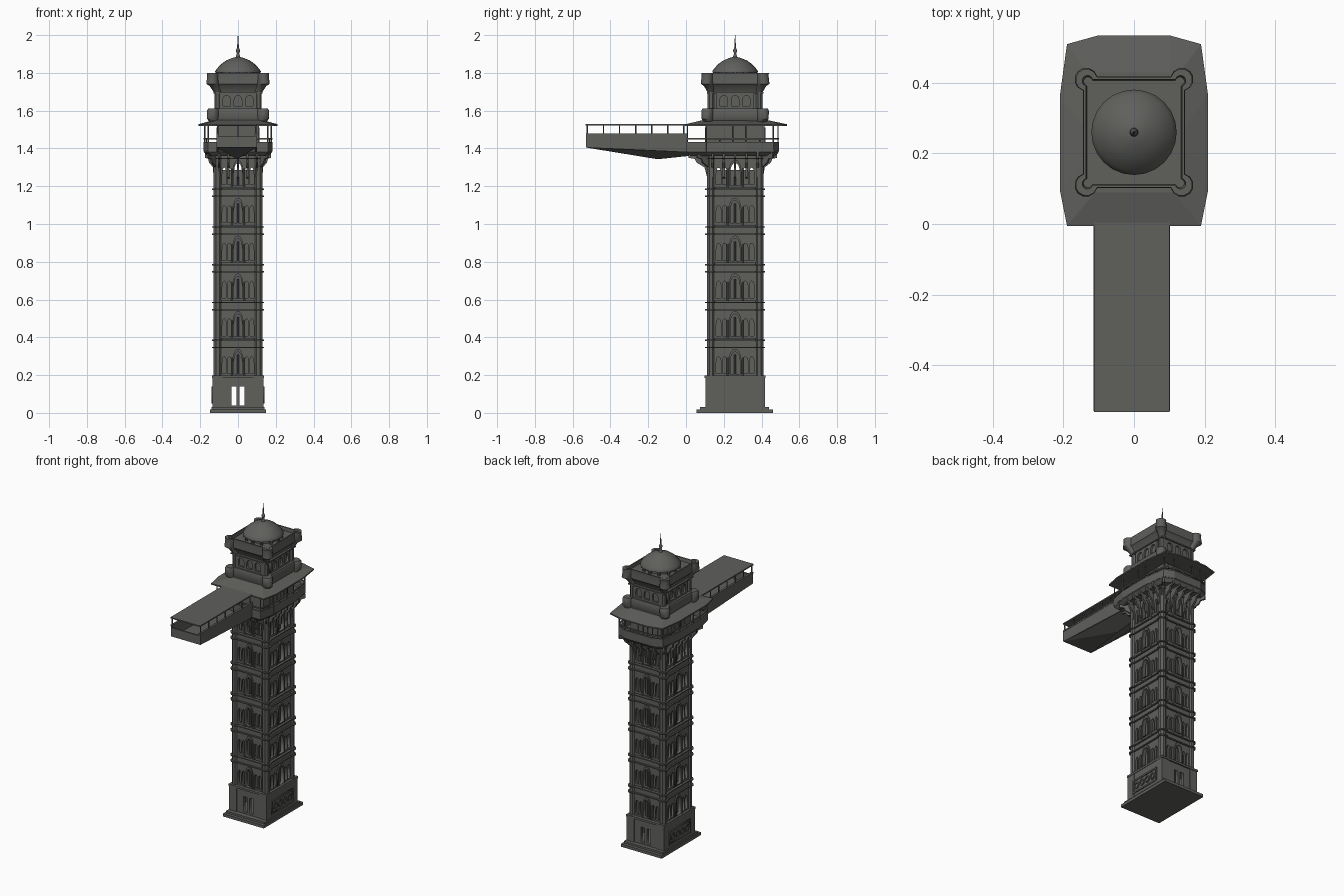
import bpy, bmesh, math
from mathutils import Matrix, Vector

if "Cube" in bpy.data.objects:
    bpy.data.objects.remove(bpy.data.objects["Cube"])

CY = 0.26                      # tower axis in y
HX, HY = 0.122, 0.141          # half sizes of the shaft walls
stone = bpy.data.materials.new("dark_stone")
stone.use_nodes = True
stone.diffuse_color = (0.115, 0.117, 0.108, 1)
stone.node_tree.nodes["Principled BSDF"].inputs["Base Color"].default_value = stone.diffuse_color


def place(name, data):
    ob = bpy.data.objects.new(name, data)
    bpy.context.collection.objects.link(ob)
    return ob


def finish(name, bm, smooth=False):
    bmesh.ops.recalc_face_normals(bm, faces=bm.faces)
    me = bpy.data.meshes.new(name)
    bm.to_mesh(me)
    bm.free()
    me.materials.append(stone)
    ob = place(name, me)
    if smooth:
        bpy.context.view_layer.objects.active = ob
        ob.select_set(True)
        bpy.ops.object.shade_smooth_by_angle(angle=math.radians(40))
        ob.select_set(False)
    return ob


def box(bm, x0, x1, y0, y1, z0, z1):
    m = Matrix.Translation(((x0 + x1) / 2, (y0 + y1) / 2, (z0 + z1) / 2))
    m = m @ Matrix.Diagonal((x1 - x0, y1 - y0, z1 - z0, 1))
    bmesh.ops.create_cube(bm, size=1, matrix=m)


def block(bm, hx, hy, z0, z1):
    box(bm, -hx, hx, CY - hy, CY + hy, z0, z1)


def column(bm, x, y, z0, z1, r, sides=8):
    m = Matrix.Translation((x, y, (z0 + z1) / 2)) @ Matrix.Rotation(math.pi / 8, 4, 'Z')
    bmesh.ops.create_cone(bm, cap_ends=True, segments=sides, radius1=r, radius2=r, depth=z1 - z0, matrix=m)


def skin(bm, rings):
    """Join rings of points into a closed solid."""
    loops = [[bm.verts.new(p) for p in ring] for ring in rings]
    n = len(loops[0])
    for lo, hi in zip(loops, loops[1:]):
        for i in range(n):
            bm.faces.new((lo[i], lo[(i + 1) % n], hi[(i + 1) % n], hi[i]))
    bm.faces.new(loops[0])
    bm.faces.new(loops[-1])


def lobed(z, a, b, r):
    """Rectangle with a round lobe on each corner."""
    pts = []
    for k, (sx, sy) in enumerate([(1, 1), (-1, 1), (-1, -1), (1, -1)]):
        for j in range(9):
            t = math.radians(45 + 90 * k - 120 + 30 * j)
            pts.append((sx * a + r * math.cos(t), CY + sy * b + r * math.sin(t), z))
    return pts


def lathe(name, profile, seg):
    bm = bmesh.new()
    skin(bm, [[(r * math.cos(2 * math.pi * i / seg), CY + r * math.sin(2 * math.pi * i / seg), z)
               for i in range(seg)] for r, z in profile])
    return finish(name, bm, True)


def arch(c, w, z0, zs, zt):
    """Pointed arch outline."""
    half = [(w, z0), (w, zs)] + [(w * math.cos(t), zs + (zt - zs) * math.sin(t) ** 0.8) for t in (0.4, 0.8, 1.2)]
    return [(c + u, v) for u, v in half] + [(c, zt)] + [(c - u, v) for u, v in reversed(half)]


def rect(u0, u1, v0, v1):
    return [(u0, v0), (u1, v0), (u1, v1), (u0, v1)]


def plate(name, outlines, depth):
    """Flat pierced panel mesh; first outline is the edge, the rest are holes."""
    cu = bpy.data.curves.new(name, 'CURVE')
    cu.dimensions, cu.fill_mode, cu.extrude = '2D', 'BOTH', depth / 2
    for pts in outlines:
        sp = cu.splines.new('POLY')
        sp.points.add(len(pts) - 1)
        for p, (u, v) in zip(sp.points, pts):
            p.co = (u, v, 0, 1)
        sp.use_cyclic_u = True
    ob = place(name, cu)
    bpy.context.view_layer.update()
    me = bpy.data.meshes.new_from_object(ob.evaluated_get(bpy.context.evaluated_depsgraph_get()))
    bpy.data.objects.remove(ob)
    me.materials.clear()
    me.materials.append(stone)
    return me


def mount(name, mesh, side, dist, z):
    """Hang a plate on side 0 front, 1 left, 2 back, 3 right."""
    ob = place(name, mesh)
    a = side * math.pi / 2
    ob.location = (dist * math.sin(a), CY - dist * math.cos(a), z)
    ob.rotation_euler = (math.pi / 2, 0, a)


SIDES = [(0, HY, "front"), (1, HX, "left"), (2, HY, "back"), (3, HX, "right")]
CORNERS = [(sx * 0.108, CY + sy * 0.128) for sx in (-1, 1) for sy in (-1, 1)]

# Plinth and ground storey
bm = bmesh.new()
box(bm, -0.147, 0.147, 0.055, 0.46, 0, 0.018)
box(bm, -0.14, 0.14, 0.075, 0.44, 0.018, 0.03)
finish("plinth", bm)
door_wall = plate("door_wall", [rect(-0.12, 0.12, 0, 0.165), rect(-0.034, -0.009, 0.01, 0.11),
                                rect(0.009, 0.034, 0.01, 0.11)], 0.02)
ring_wall = plate("ring_wall", [rect(-0.15, 0.15, 0, 0.165)], 0.02)
circle = lambda c, r: [(c + r * math.cos(t * math.pi / 8), 0.065 + r * math.sin(t * math.pi / 8)) for t in range(16)]
frame = plate("frame", [rect(-0.11, 0.11, 0.02, 0.11), rect(-0.1, 0.1, 0.03, 0.1)], 0.008)
ring = [plate("ring", [circle(c, 0.022), circle(c, 0.014)], 0.008) for c in (-0.072, -0.024, 0.024, 0.072)]
for s, d, label in SIDES:
    mount(label + "_ground_wall", ring_wall if s % 2 else door_wall, s, d + 0.002, 0.03)
    if s % 2:
        for part in [frame] + ring:
            mount(label + "_ground_ornament", part, s, d + 0.014, 0.03)
bm = bmesh.new()
for x, y in CORNERS:
    box(bm, x - 0.027, x + 0.027, y - 0.03, y + 0.03, 0.03, 0.19)
block(bm, 0.137, 0.162, 0.185, 0.198)
finish("ground_piers", bm)

# Shaft core and corner piers
bm = bmesh.new()
block(bm, HX - 0.028, HY - 0.028, 0.19, 1.285)
finish("shaft_core", bm)
bm = bmesh.new()
for x, y in CORNERS:
    column(bm, x, y, 0.19, 1.38, 0.023)
finish("corner_piers", bm)

# Six storeys of arched walls between double ledges
walls, trims = {}, {}
for s, k in ((0, 1.0), (1, 1.2)):
    holes = [arch(0, 0.021 * k, 0.012, 0.075, 0.13)]
    for m in (-1, 1):
        holes += [arch(m * c * k, 0.0105 * k, 0.015, 0.07, 0.105) for c in (0.046, 0.073)]
    walls[s] = plate("arched_wall", [rect(-0.1 * k, 0.1 * k, 0, 0.155)] + holes, 0.014)
    trims[s] = plate("arch_trim", [arch(0, 0.028 * k, 0.012, 0.075, 0.146), holes[0]], 0.01)
for i in range(6):
    z = 0.193 + 0.2 * i
    for s, d, label in SIDES:
        mount(f"{label}_arched_wall_{i + 1}", walls[s % 2], s, d - 0.007, z)
        mount(f"{label}_arch_trim_{i + 1}", trims[s % 2], s, d + 0.003, z)
    bm = bmesh.new()
    for m in (-1, 1):
        # slim shafts dividing the middle arches
        column(bm, 0, CY + m * (HY - 0.01), z, z + 0.115, 0.005)
        column(bm, m * (HX - 0.01), CY, z, z + 0.115, 0.005)
        for c in (-1, 1):
            column(bm, c * 0.033, CY + m * HY, z, z + 0.1, 0.005)
            column(bm, m * HX, CY + c * 0.04, z, z + 0.1, 0.005)
    top = z + 0.15
    block(bm, HX, HY, top, top + 0.045)
    for lz in (top, top + 0.038):
        block(bm, HX + 0.009, HY + 0.009, lz, lz + 0.007)
        for x, y in CORNERS:
            column(bm, x, y, lz, lz + 0.007, 0.033)
    finish(f"storey_trim_{i + 1}", bm)


# Terrace on curved brackets
def terrace(z, w, y0, y1):
    c, m = 0.02, 0.1
    half = [(w - c, y0), (w, y0 + m), (w, y1 - 0.17), (w - c, y1 - 0.025), (0.1, y1)]
    return [(x, y, z) for x, y in half] + [(-x, y, z) for x, y in reversed(half)]


bm = bmesh.new()
skin(bm, [terrace(1.36, 0.16, 0.025, 0.475), terrace(1.38, 0.18, 0.005, 0.49), terrace(1.392, 0.18, 0.005, 0.49)])
finish("terrace_floor", bm)


def bracket(bm, x, y, ang, reach):
    prof = [(-0.01, 1.24), (0.008, 1.25), (0.2 * reach, 1.3), (0.6 * reach, 1.325), (0.7 * reach, 1.345),
            (reach, 1.35), (reach, 1.38), (-0.01, 1.38)]
    m = Matrix.Translation((x, y, 0)) @ Matrix.Rotation(ang, 4, 'Z')
    skin(bm, [[m @ Vector((u, w, v)) for u, v in prof] for w in (-0.006, 0.006)])


bm = bmesh.new()
for t in (-1, -0.5, 0, 0.5, 1):
    bracket(bm, t * 0.1, CY - HY, -math.pi / 2, 0.105)
    bracket(bm, t * 0.1, CY + HY, math.pi / 2, 0.08)
    for m in (-1, 1):
        bracket(bm, m * HX, CY + t * 0.12, 0 if m > 0 else math.pi, 0.052)
for x, y in CORNERS:
    bracket(bm, x, y, math.atan2((y - CY) * 1.2, x), 0.09)
finish("terrace_brackets", bm)

# Parapet, rail and posts following the terrace edge
bm = bmesh.new()
rim = [Vector(p) for p in terrace(0, 0.177, 0.008, 0.487)]
for a, b in zip(rim, rim[1:] + rim[:1]):
    side = (b - a).normalized().cross(Vector((0, 0, 1))) * 0.005
    for z0, z1 in ((1.385, 1.435), (1.447, 1.455)):
        skin(bm, [[p + s + Vector((0, 0, z)) for p, s in ((a, side), (b, side), (b, -side), (a, -side))]
                  for z in (z0, z1)])
    n = max(1, round((b - a).length / 0.07))
    for i in range(n):
        p = a.lerp(b, i / n)
        column(bm, p.x, p.y, 1.385, 1.53 if i % 2 == 0 else 1.455, 0.004)
finish("terrace_railing", bm)
bm = bmesh.new()
block(bm, 0.11, 0.155, 1.37, 1.56)
for m in (-1, 1):
    for t in (-0.07, 0, 0.07):
        box(bm, t - 0.018, t + 0.018, CY + m * 0.155 - 0.005, CY + m * 0.155 + 0.005, 1.4, 1.51)
        box(bm, m * 0.11 - 0.005, m * 0.11 + 0.005, CY + t - 0.018, CY + t + 0.018, 1.4, 1.51)
finish("terrace_room", bm)
bm = bmesh.new()
skin(bm, [terrace(1.52, 0.21, -0.005, 0.535), terrace(1.528, 0.21, -0.005, 0.535), terrace(1.55, 0.13, 0.09, 0.43)])
finish("terrace_roof", bm)

# Upper room with lobed parapets
bm = bmesh.new()
skin(bm, [lobed(z, a, b, r) for z, a, b, r in (
    (1.54, 0.125, 0.14, 0.025), (1.555, 0.134, 0.148, 0.03), (1.6, 0.134, 0.148, 0.032),
    (1.612, 0.13, 0.145, 0.028), (1.612, 0.115, 0.13, 0.02))])
finish("lower_parapet", bm, True)
bm = bmesh.new()
block(bm, 0.11, 0.13, 1.6, 1.74)
for x, y in CORNERS:
    column(bm, x, y, 1.6, 1.73, 0.019)
block(bm, 0.13, 0.15, 1.692, 1.7)
finish("upper_room", bm)
upper = plate("upper_wall", [rect(-0.1, 0.1, 0, 0.085)] +
              [arch(c, 0.02, 0.015, 0.045, 0.07) for c in (-0.06, 0, 0.06)], 0.012)
for s, d, label in SIDES:
    mount(label + "_upper_wall", upper, s, d - 0.004, 1.61)
bm = bmesh.new()
skin(bm, [lobed(z, a, b, r) for z, a, b, r in (
    (1.7, 0.112, 0.13, 0.018), (1.73, 0.125, 0.14, 0.025), (1.742, 0.136, 0.15, 0.033), (1.785, 0.134, 0.148, 0.03),
    (1.8, 0.135, 0.149, 0.031), (1.8, 0.132, 0.146, 0.015), (1.778, 0.13, 0.144, 0.013))])
finish("upper_cornice", bm, True)

# Dome on small blocks, with finial
bm = bmesh.new()
for i in range(12):
    t = i * math.pi / 6
    column(bm, 0.108 * math.cos(t), CY + 0.108 * math.sin(t), 1.77, 1.808, 0.009)
finish("dome_blocks", bm)
lathe("dome_drum", [(0.09, 1.77), (0.09, 1.81)], 24)
lathe("dome", [(0.121, 1.803), (0.121, 1.809), (0.11, 1.824), (0.09, 1.846), (0.062, 1.866),
               (0.03, 1.879), (0.012, 1.884)], 24)
lathe("finial", [(0.014, 1.88), (0.009, 1.892), (0.006, 1.905), (0.011, 1.915), (0.011, 1.922), (0.005, 1.932),
                 (0.004, 1.95), (0.001, 2.0)], 10)

# Covered footbridge
X0, X1, Y0 = -0.113, 0.1, -0.53
bm = bmesh.new()
box(bm, X0, X1, -0.533, 0.03, 1.522, 1.53)
finish("bridge_roof", bm)
bm = bmesh.new()
for x in (X0 + 0.005, X1 - 0.005):
    skin(bm, [[(x + w, y, z) for y, z in ((Y0, 1.405), (0.01, 1.38), (0.01, 1.475), (Y0, 1.47))]
              for w in (-0.005, 0.005)])
    box(bm, x - 0.007, x + 0.007, Y0, 0.01, 1.47, 1.479)
    for i in range(7):
        column(bm, x, -0.522 + 0.085 * i, 1.47, 1.525, 0.004)
box(bm, X0, X1, Y0, Y0 + 0.01, 1.405, 1.462)
finish("bridge_parapets", bm)
bm = bmesh.new()
mid = (X0 + X1) / 2
a, b, c, d, e, f = [bm.verts.new(p) for p in (
    (X0, Y0, 1.405), (X1, Y0, 1.405), (X1, 0.06, 1.385), (X0, 0.06, 1.385), (mid, -0.15, 1.343), (mid, 0.06, 1.365))]
for face in ((a, b, c, d), (a, e, b), (b, e, f, c), (a, d, f, e), (c, f, d)):
    bm.faces.new(face)
finish("bridge_keel", bm)
